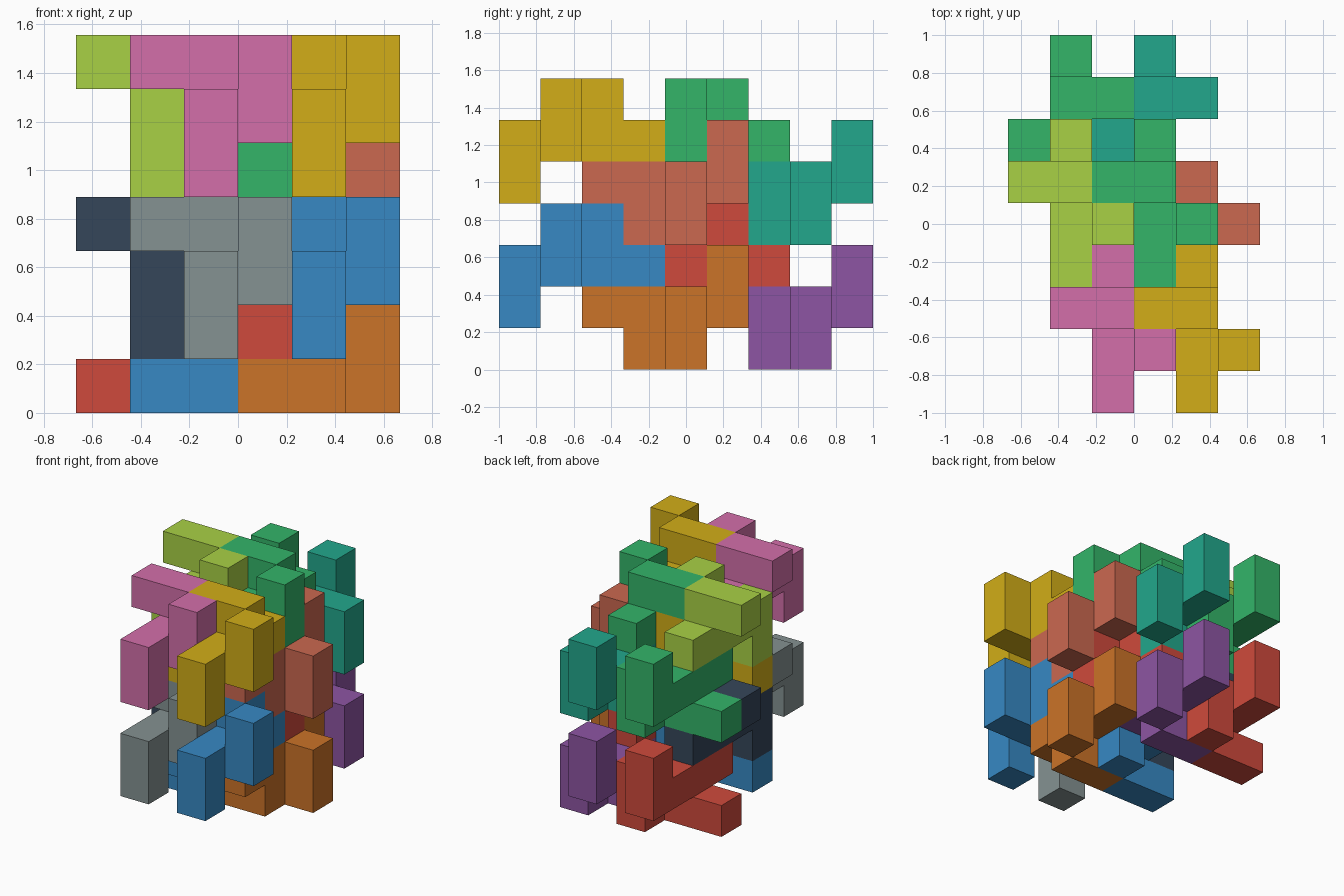
import bpy, bmesh
from mathutils import Vector

if "Cube" in bpy.data.objects:
    bpy.data.objects.remove(bpy.data.objects["Cube"])

U = 2 / 9                                   # edge of one unit cube
ORIGIN = Vector((-3 * U, -4.5 * U, 0))      # corner of the 6 x 9 x 7 cell grid

# nine unit cubes of the repeated interlocking block
BLOCK = [(0, 0, 1), (0, 0, 2), (0, 1, 2), (1, 1, 2), (1, 1, 3),
         (0, 2, 2), (0, 2, 3), (-1, 2, 3), (0, 3, 2)]
# same block turned half round about the x axis
TURNED = [(x, 5 - y, 3 - z) for x, y, z in BLOCK]

COLOURS = dict(red="CF4A3C", blue="3789C4", navy="35465A", grey="859292",
               orange="CB7328", purple="8D55A3", yellow="D2AE18",
               green="33B569", lime="A9D145", pink="D46FAA",
               salmon="CB6850", teal="22A78C")


def material(name):
    mat = bpy.data.materials.get(name)
    if not mat:
        mat = bpy.data.materials.new(name)
        rgb = [int(COLOURS[name][i:i + 2], 16) / 255 for i in (0, 2, 4)]
        mat.diffuse_color = [((c + 0.055) / 1.055) ** 2.4 for c in rgb] + [1]
        mat.use_nodes = True
        mat.node_tree.nodes["Principled BSDF"].inputs["Base Color"].default_value = mat.diffuse_color
    return mat


def add_block(name, cells, shift, colour):
    """Outer skin of a group of unit cubes."""
    cells = {tuple(a + b for a, b in zip(c, shift)) for c in cells}
    bm = bmesh.new()
    for cell in cells:
        for axis in range(3):
            for side in (0, 1):
                near = list(cell)
                near[axis] += 2 * side - 1
                if tuple(near) in cells:
                    continue
                b, c = (axis + 1) % 3, (axis + 2) % 3
                quad = []
                for db, dc in ((0, 0), (1, 0), (1, 1), (0, 1)):
                    p = Vector(cell)
                    p[axis] += side
                    p[b] += db
                    p[c] += dc
                    quad.append(bm.verts.new(p * U + ORIGIN))
                bm.faces.new(quad if side else quad[::-1])
    bmesh.ops.remove_doubles(bm, verts=bm.verts, dist=1e-4)
    mesh = bpy.data.meshes.new(name)
    bm.to_mesh(mesh)
    bm.free()
    mesh.materials.append(material(colour))
    bpy.context.collection.objects.link(bpy.data.objects.new(name, mesh))


# x, y position, orientation, then colour in the lower and upper storey
LAYOUT = [
    (2, 0, BLOCK, "grey", "pink"), (4, 0, BLOCK, "blue", "yellow"),
    (1, 3, BLOCK, "navy", "lime"), (3, 3, BLOCK, "red", "green"),
    (2, 0, TURNED, "blue", "yellow"), (4, 0, TURNED, "orange", "salmon"),
    (1, 3, TURNED, "red", "green"), (3, 3, TURNED, "purple", "teal"),
]
for x, y, cells, *colours in LAYOUT:
    kind = "upright" if cells is BLOCK else "turned"
    for storey, colour in enumerate(colours):
        level = ("lower", "upper")[storey]
        add_block(f"{level}_{kind}_{colour}_block", cells, (x, y, 3 * storey), colour)
